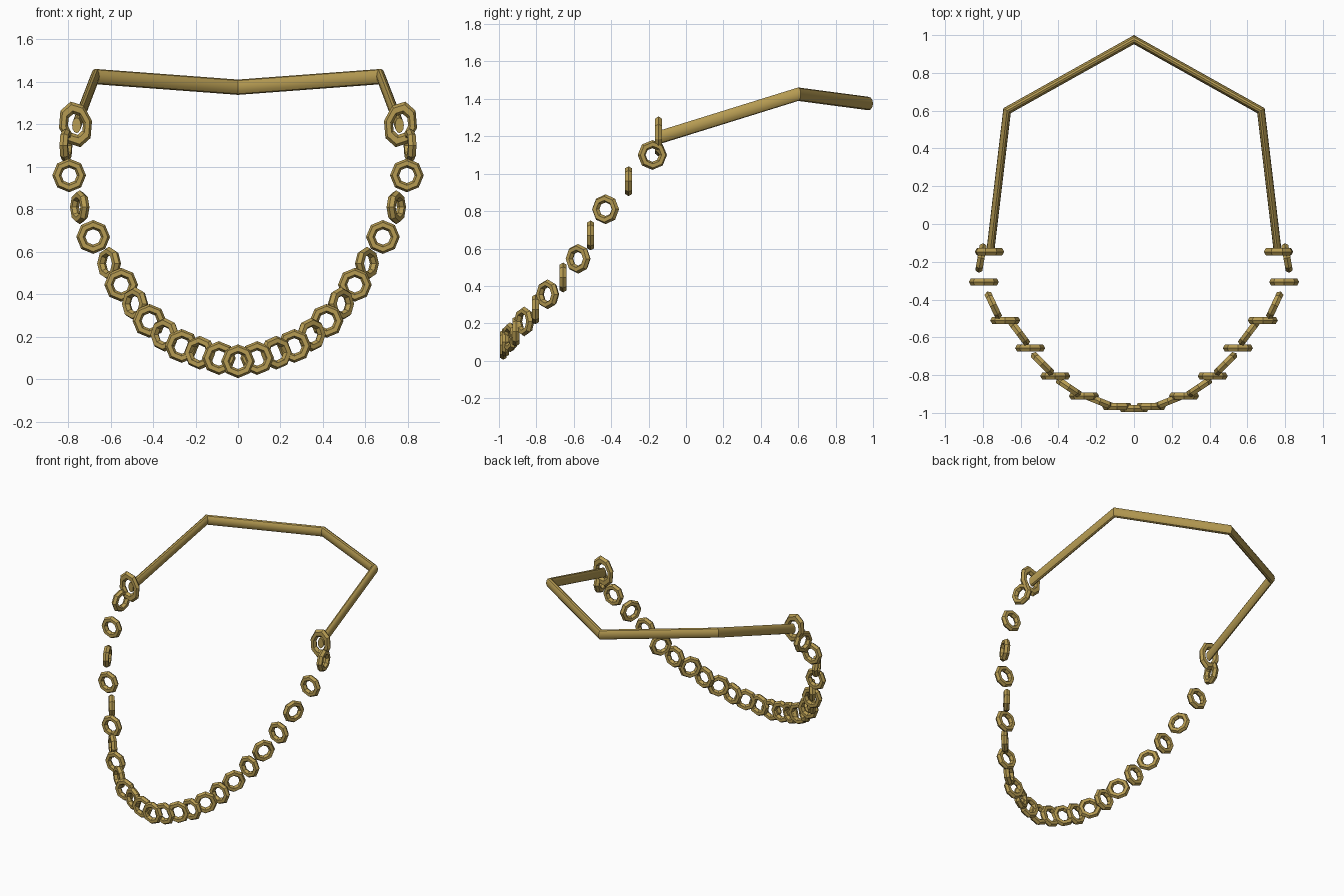
import bpy, bmesh, math
from mathutils import Vector

if "Cube" in bpy.data.objects:
    bpy.data.objects.remove(bpy.data.objects["Cube"])

gold = bpy.data.materials.new("gold")
gold.diffuse_color = (0.47, 0.33, 0.085, 1)
gold.use_nodes = True
gold.node_tree.nodes["Principled BSDF"].inputs["Base Color"].default_value = gold.diffuse_color


def link(name, loc, plan_angle=0.0, tilt=0.0, stretch=1.0):
    """Upright eight-sided chain link; plan_angle turns its plane about z."""
    bpy.ops.mesh.primitive_torus_add(major_segments=8, minor_segments=6,
                                     major_radius=0.058, minor_radius=0.0215)
    ob = bpy.context.object
    ob.name = name
    ob.rotation_euler = (math.pi / 2, tilt, plan_angle)
    ob.scale = (1, stretch, 1)
    ob.location = loc
    ob.data.materials.append(gold)


# chain links on the right half: x, y, z, plane direction in plan (degrees)
links = [(0.81, -0.18, 1.10, 100), (0.795, -0.307, 0.96, 0),
         (0.745, -0.43, 0.81, 65), (0.682, -0.51, 0.67, 0),
         (0.607, -0.577, 0.545, 53), (0.55, -0.657, 0.445, 0),
         (0.485, -0.74, 0.355, 45), (0.417, -0.805, 0.275, 0),
         (0.345, -0.865, 0.21, 34), (0.265, -0.91, 0.157, 0),
         (0.18, -0.94, 0.125, 22), (0.09, -0.965, 0.10, 0)]
for side, label in ((1, "right"), (-1, "left")):
    for i, (x, y, z, a) in enumerate(links):
        link(f"chain_link_{label}_{i + 1}", (side * x, y, z), side * math.radians(a))
    # long end link hooked on the bar
    link(f"end_link_{label}", (side * 0.765, -0.147, 1.2), 0,
         side * math.radians(12), 1.38)
link("chain_link_middle", (0, -0.977, 0.085))

# bent neck bar with an oval section, mitred at each bend
path = [Vector(p) for p in ((-0.76, -0.14, 1.195), (-0.672, 0.6, 1.425),
                            (0, 0.976, 1.375), (0.672, 0.6, 1.425),
                            (0.76, -0.14, 1.195))]
SIDES, HALF_W, HALF_H = 12, 0.021, 0.036
bm = bmesh.new()
rings = []
for i, p in enumerate(path):
    before = (p - path[i - 1]) if i else (path[1] - p)
    after = (path[i + 1] - p) if i < len(path) - 1 else before
    d0, d1 = before.xy.normalized(), after.xy.normalized()
    t = (d0 + d1).normalized()
    across = Vector((t.y, -t.x, 0)) * (HALF_W / t.dot(d0))
    ring = []
    for k in range(SIDES):
        a = 2 * math.pi * k / SIDES
        ring.append(bm.verts.new(p + across * math.cos(a)
                                 + Vector((0, 0, HALF_H * math.sin(a)))))
    rings.append(ring)
for r0, r1 in zip(rings, rings[1:]):
    for k in range(SIDES):
        j = (k + 1) % SIDES
        bm.faces.new((r0[k], r0[j], r1[j], r1[k]))
bm.faces.new(rings[0])
bm.faces.new(rings[-1])
bmesh.ops.recalc_face_normals(bm, faces=bm.faces)
mesh = bpy.data.meshes.new("neck_bar")
bm.to_mesh(mesh)
bm.free()
mesh.materials.append(gold)
bar = bpy.data.objects.new("neck_bar", mesh)
bpy.context.collection.objects.link(bar)
bpy.ops.object.select_all(action='DESELECT')
bar.select_set(True)
bpy.context.view_layer.objects.active = bar
bpy.ops.object.shade_smooth_by_angle(angle=math.radians(35))
